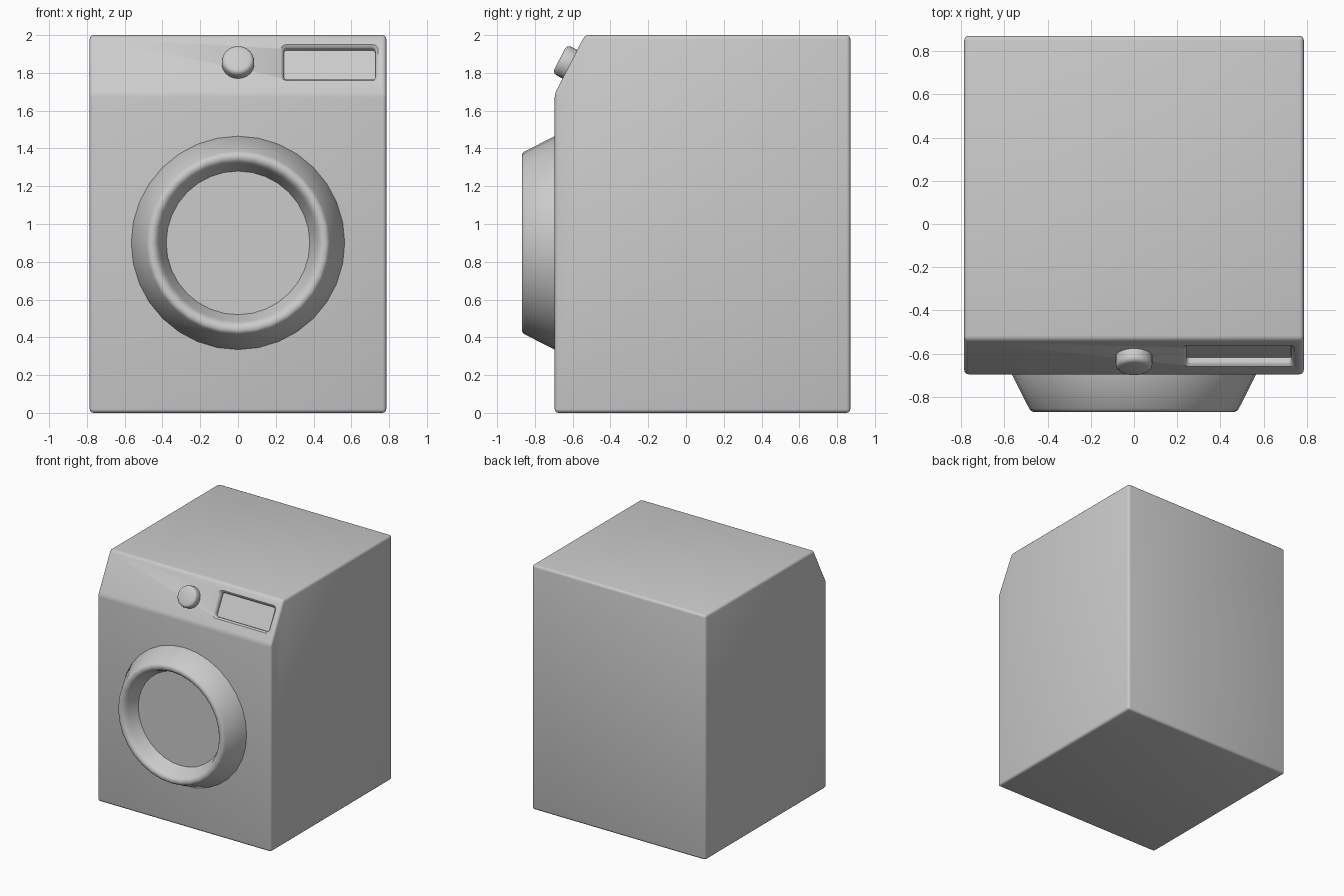
import bpy, bmesh, math
from mathutils import Matrix

if "Cube" in bpy.data.objects:
    bpy.data.objects.remove(bpy.data.objects["Cube"])

TILT = math.atan2(0.31, 0.16)      # slope of the control panel


def finish(bm, name, matrix=Matrix(), smooth=True):
    bmesh.ops.recalc_face_normals(bm, faces=bm.faces)
    me = bpy.data.meshes.new(name)
    bm.to_mesh(me)
    bm.free()
    ob = bpy.data.objects.new(name, me)
    bpy.context.collection.objects.link(ob)
    ob.matrix_world = matrix
    if smooth:
        bpy.ops.object.select_all(action='DESELECT')
        ob.select_set(True)
        bpy.context.view_layer.objects.active = ob
        bpy.ops.object.shade_smooth_by_angle(angle=math.radians(35))
    return ob


def loft(rings, name, matrix):
    """Skin a stack of closed rings and cap both ends."""
    bm = bmesh.new()
    loops = [[bm.verts.new(p) for p in ring] for ring in rings]
    for a, b in zip(loops, loops[1:]):
        n = len(a)
        for i in range(n):
            j = (i + 1) % n
            bm.faces.new((a[i], a[j], b[j], b[i]))
    bm.faces.new(loops[0])
    bm.faces.new(loops[-1])
    return finish(bm, name, matrix)


def circle(r, z, n):
    return [(r * math.cos(2 * math.pi * i / n), r * math.sin(2 * math.pi * i / n), z)
            for i in range(n)]


def rounded_rect(hx, hy, r, z, steps=4):
    pts = []
    for k, (sx, sy) in enumerate([(1, 1), (-1, 1), (-1, -1), (1, -1)]):
        for s in range(steps + 1):
            a = math.pi / 2 * (k + s / steps)
            pts.append((sx * (hx - r) + r * math.cos(a), sy * (hy - r) + r * math.sin(a), z))
    return pts


def place(x, y, z, tilt):
    return Matrix.Translation((x, y, z)) @ Matrix.Rotation(tilt, 4, 'X')


def panel_point(x, z):
    return place(x, -0.695 + (z - 1.69) * 0.16 / 0.31, z, TILT)


# Cabinet: side profile extruded across the width, all edges rounded
profile = [(-0.695, 0), (0.87, 0), (0.87, 2), (-0.535, 2), (-0.695, 1.69)]
bm = bmesh.new()
face = bm.faces.new([bm.verts.new((-0.785, y, z)) for y, z in profile])
ext = bmesh.ops.extrude_face_region(bm, geom=[face])
bmesh.ops.translate(bm, vec=(1.57, 0, 0),
                    verts=[v for v in ext['geom'] if isinstance(v, bmesh.types.BMVert)])
bmesh.ops.bevel(bm, geom=bm.edges[:], offset=0.02, segments=3, profile=0.5, affect='EDGES')
cabinet = finish(bm, "cabinet")

# Drawer recess: softened rim cut into the sloped panel
steps = [(-0.0, 0.03), (0.0, 0.001), (0.005, -0.004), (0.012, -0.010), (0.015, -0.018), (0.016, -0.038)]
cutter = loft([rounded_rect(0.258 - i, 0.108 - i, 0.03 - i * 0.8, z) for i, z in steps],
              "drawer_recess_cutter", panel_point(0.485, 1.855))
cutter.hide_render = True
cutter.hide_set(True)
cut = cabinet.modifiers.new("drawer_recess", 'BOOLEAN')
cut.operation = 'DIFFERENCE'
cut.solver = 'EXACT'
cut.object = cutter

# Program knob
knob = [(0.085, -0.02), (0.085, 0.036), (0.082, 0.048), (0.074, 0.057), (0.062, 0.061)]
loft([circle(r, z, 32) for r, z in knob], "program_knob", panel_point(0, 1.846))

# Door: conical ring with rounded lip, funnel wall and recessed window
door = [(0.565, -0.01), (0.565, 0.0), (0.485, 0.158), (0.478, 0.168), (0.466, 0.174),
        (0.450, 0.174), (0.437, 0.168), (0.425, 0.155), (0.415, 0.135), (0.38, 0.05)]
loft([circle(r, z, 32) for r, z in door], "door", place(0, -0.695, 0.9, math.pi / 2))
